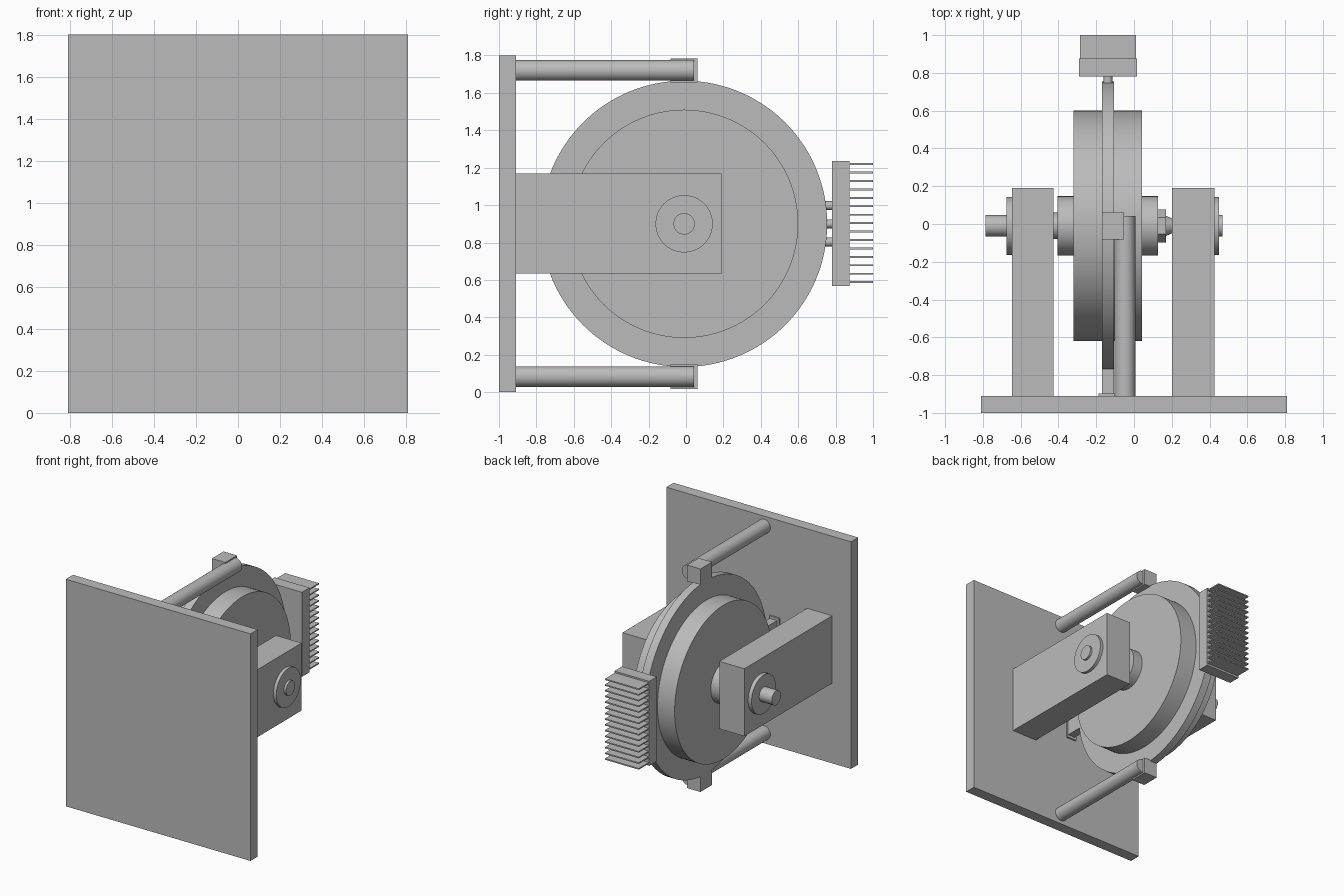
import bpy
import math

old = bpy.data.objects.get("Cube")
if old:
    bpy.data.objects.remove(old, do_unlink=True)

grey = bpy.data.materials.new("plain_grey")
grey.use_nodes = True
GREY = (0.5, 0.5, 0.5, 1)
grey.diffuse_color = GREY
grey.node_tree.nodes["Principled BSDF"].inputs["Base Color"].default_value = GREY

AXIS_Y, AXIS_Z = -0.01, 0.9
DISC_X = -0.138


def finish(name):
    ob = bpy.context.object
    ob.name = name
    ob.data.materials.append(grey)
    return ob


def box(name, x, y, z):
    """Box from (low, high) spans."""
    spans = (x, y, z)
    bpy.ops.mesh.primitive_cube_add(size=1, location=[(a + b) / 2 for a, b in spans])
    ob = finish(name)
    ob.scale = [b - a for a, b in spans]
    bpy.ops.object.transform_apply(location=False, rotation=False, scale=True)
    return ob


def rod(name, radius, span, axis, centre, sides=64, tip=None):
    """Cylinder along x or y, with an optional narrower far end."""
    mid, length = sum(span) / 2, span[1] - span[0]
    if axis == "x":
        loc, rot = (mid, centre[0], centre[1]), (0, math.pi / 2, 0)
    else:
        loc, rot = (centre[0], mid, centre[1]), (-math.pi / 2, 0, 0)
    bpy.ops.mesh.primitive_cone_add(vertices=sides, radius1=radius,
                                    radius2=radius if tip is None else tip,
                                    depth=length, location=loc, rotation=rot)
    ob = finish(name)
    if sides > 8:
        bpy.ops.object.shade_smooth_by_angle(angle=math.radians(30))
    return ob


def turned(name, radius, span, sides=64, tip=None):
    return rod(name, radius, span, "x", (AXIS_Y, AXIS_Z), sides, tip)


# Mounting plate and the two bearing arms
box("mounting_plate", (-0.81, 0.81), (-1, -0.91), (0, 1.8))
for side, span in (("right", (-0.645, -0.425)), ("left", (0.2, 0.425))):
    box(side + "_bearing_arm", span, (-0.91, 0.19), (0.635, 1.17))

# Shaft, bearing washers and hubs
turned("long_shaft", 0.057, (-0.785, -0.3))
turned("short_shaft", 0.057, (0.3, 0.468))
turned("right_washer", 0.153, (-0.675, -0.645))
turned("left_washer", 0.153, (0.425, 0.45))
turned("shaft_collar", 0.07, (-0.43, -0.4))
turned("right_hub", 0.157, (-0.405, -0.3))
turned("left_hub", 0.157, (0.03, 0.127))
turned("hub_nut", 0.087, (0.127, 0.17), sides=6)
turned("bolt_end", 0.053, (0.17, 0.2), tip=0.04)

# Rotor: two thick wheels clamping a thin disc
turned("right_wheel", 0.61, (-0.32, -0.17), 128)
turned("left_wheel", 0.61, (-0.106, 0.043), 128)
turned("thin_disc", 0.765, (-0.17, -0.106), 128)

# Sensor rods and pads above and below the disc
for label, rod_z, pad in (("upper", 1.72, (1.655, 1.785)), ("lower", 0.083, (0.017, 0.147))):
    rod(label + "_rod", 0.055, (-0.91, 0.042), "y", (-0.048, rod_z), 48)
    box(label + "_pad", (-0.17, -0.053), (-0.083, 0.062), pad)

# Brush bracket between the plate and the disc
box("bracket_foot", (-0.188, -0.1), (-0.91, -0.897), (0.77, 1.03))
box("bracket_block", (-0.17, -0.106), (-0.9, -0.765), (0.79, 1.01))

# Finned cooler with three pins touching the disc
box("cooler_base", (-0.29, 0.015), (0.78, 0.875), (0.567, 1.237))
for i in range(15):
    z = 0.588 + i * 0.0451
    box(f"cooler_fin_{i + 1}", (-0.286, 0.01), (0.87, 1), (z - 0.005, z + 0.005))
for i in range(3):
    rod(f"cooler_pin_{i + 1}", 0.024, (0.7, 0.785), "y", (DISC_X, 0.803 + i * 0.097), 24)
